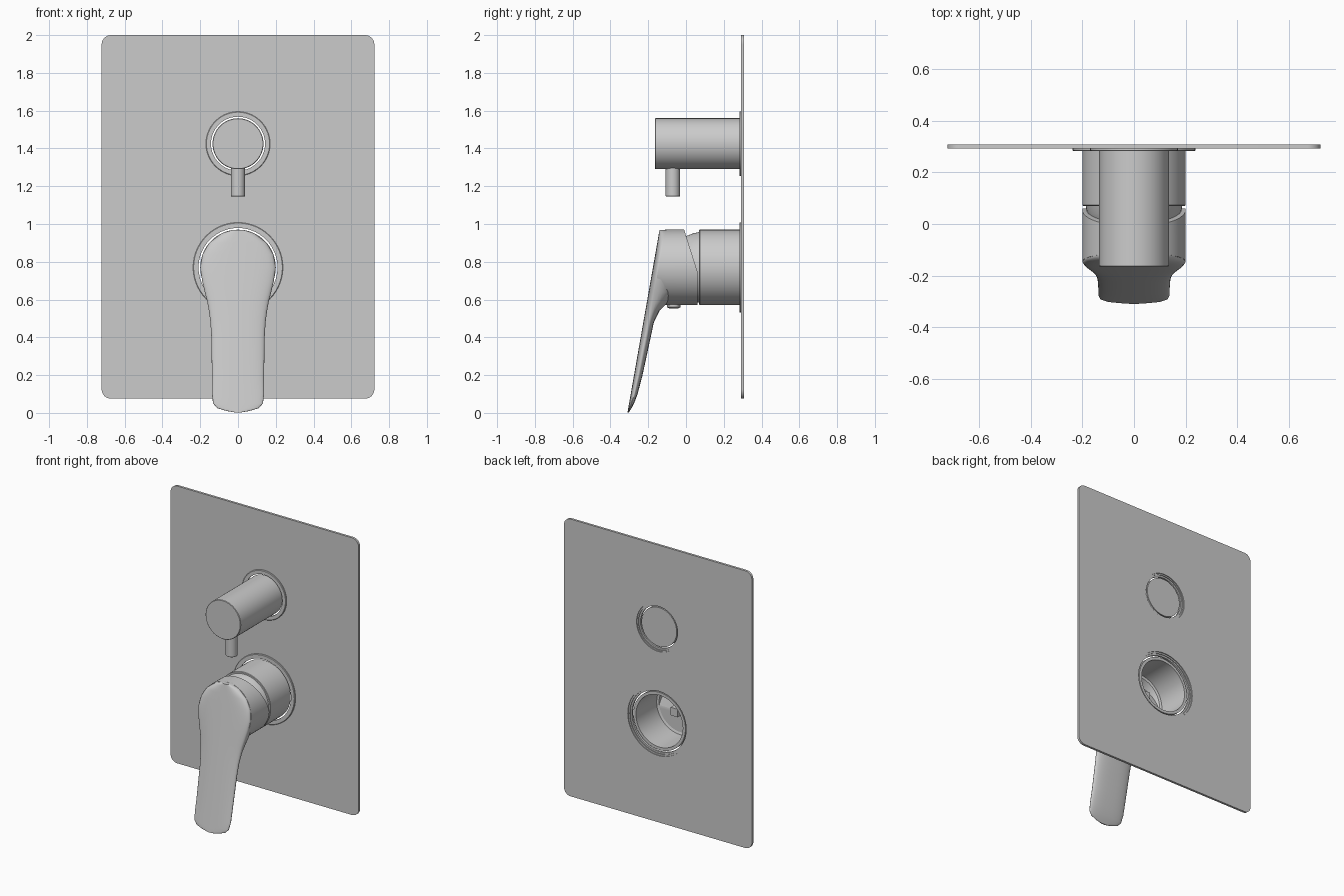
import bpy, bmesh
from math import sin, cos, pi, radians
from mathutils import Vector

cube = bpy.data.objects.get("Cube")
if cube:
    bpy.data.objects.remove(cube, do_unlink=True)

metal = bpy.data.materials.new("grey metal")
metal.use_nodes = True
GREY = (0.6, 0.6, 0.6, 1)
metal.diffuse_color = GREY
metal.node_tree.nodes["Principled BSDF"].inputs["Base Color"].default_value = GREY

KNOB_Z, BODY_Z = 1.425, 0.77


def finish(name, bm, z=0.0):
    """Turn a bmesh into a smooth-shaded object with clean normals."""
    bmesh.ops.remove_doubles(bm, verts=bm.verts, dist=0.0002)
    bmesh.ops.recalc_face_normals(bm, faces=bm.faces)
    mesh = bpy.data.meshes.new(name)
    bm.to_mesh(mesh)
    bm.free()
    obj = bpy.data.objects.new(name, mesh)
    bpy.context.collection.objects.link(obj)
    obj.location.z = z
    mesh.materials.append(metal)
    bpy.ops.object.select_all(action='DESELECT')
    obj.select_set(True)
    bpy.context.view_layer.objects.active = obj
    bpy.ops.object.shade_smooth_by_angle(angle=radians(35))
    return obj


def lathe(name, profile, z, closed=False, steps=56):
    """Spin (radius, y) points around the y axis."""
    bm = bmesh.new()
    verts = [bm.verts.new((r, y, 0)) for r, y in profile]
    pairs = list(zip(verts, verts[1:]))
    if closed:
        pairs.append((verts[-1], verts[0]))
    edges = [bm.edges.new(p) for p in pairs]
    bmesh.ops.spin(bm, geom=verts + edges, cent=(0, 0, 0), axis=(0, 1, 0),
                   angle=2 * pi, steps=steps)
    return finish(name, bm, z)


def add_loop(curve, points):
    spline = curve.splines.new('POLY')
    spline.points.add(len(points) - 1)
    for p, (x, y) in zip(spline.points, points):
        p.co = (x, y, 0, 1)
    spline.use_cyclic_u = True


def arc(cx, cy, r, a0, a1, n):
    return [(cx + r * cos(a0 + (a1 - a0) * i / n),
             cy + r * sin(a0 + (a1 - a0) * i / n)) for i in range(n + 1)]


# Wall plate: rounded rectangle with two round holes
curve = bpy.data.curves.new("plate_outline", 'CURVE')
curve.dimensions = '2D'
curve.fill_mode = 'BOTH'
curve.extrude = 0.008
outline = []
for k, (sx, sy) in enumerate([(1, 1), (-1, 1), (-1, -1), (1, -1)]):
    outline += arc(sx * 0.672, sy * 0.9125, 0.05, k * pi / 2, (k + 1) * pi / 2, 8)
add_loop(curve, outline)
PLATE_Z = 1.0375
for z, r in ((KNOB_Z, 0.164), (BODY_Z, 0.232)):
    add_loop(curve, arc(0, z - PLATE_Z, r, 0, 2 * pi, 56)[:-1])
temp = bpy.data.objects.new("plate_outline", curve)
bpy.context.collection.objects.link(temp)
graph = bpy.context.evaluated_depsgraph_get()
bm = bmesh.new()
bm.from_mesh(temp.evaluated_get(graph).to_mesh())
for v in bm.verts:
    v.co = Vector((v.co.x, 0.3 - v.co.z, v.co.y))
bpy.data.objects.remove(temp, do_unlink=True)
finish("wall_plate", bm, PLATE_Z)

# Trim rings seated in the plate holes
for name, z, outer, inner in (("knob_ring", KNOB_Z, 0.17, 0.143),
                              ("body_ring", BODY_Z, 0.238, 0.209)):
    lathe(name, [(inner, 0.282), (outer - 0.003, 0.282), (outer, 0.285),
                 (outer, 0.292), (outer - 0.006, 0.292), (outer - 0.006, 0.302),
                 (inner + 0.012, 0.302), (inner + 0.012, 0.296), (inner, 0.296)],
          z, closed=True)

# Diverter knob with its finger pin
lathe("diverter_knob", [(0, -0.165), (0.132, -0.165), (0.135, -0.162),
                        (0.135, 0.295), (0, 0.295)], KNOB_Z)
pin = lathe("diverter_pin", [(0, -0.08), (0.035, -0.08), (0.038, -0.077),
                             (0.038, 0.1), (0, 0.1)], 1.225, steps=24)
pin.rotation_euler.x = pi / 2
pin.location.y = -0.07

# Hollow mixer sleeve with the domed cap beneath the handle
lathe("mixer_sleeve", [(0.18, 0.292), (0.2, 0.292), (0.2, 0.073), (0.197, 0.07),
                       (0.187, 0.07), (0.181, 0.04), (0.167, 0.003),
                       (0.14, -0.03), (0, -0.03), (0, 0.0), (0.14, 0.0),
                       (0.155, 0.04), (0.165, 0.06), (0.18, 0.065)],
      BODY_Z, closed=True)

# Square cartridge stem inside the sleeve
bm = bmesh.new()
bmesh.ops.create_cube(bm, size=1)
bmesh.ops.scale(bm, vec=(0.055, 0.14, 0.055), verts=bm.verts)
finish("cartridge_stem", bm, BODY_Z).location.y = 0.06


def front_y(z):
    """Sloping front line shared by the handle hub and the lever."""
    return -0.305 + (z - 0.03) * 0.1755


# Handle hub: cylinder trimmed by the front slope and the rear slanted cut
bm = bmesh.new()
rings = [[bm.verts.new((x, y, z)) for x, z in arc(0, BODY_Z, 0.2, 0, 2 * pi, 64)[:-1]]
         for y in (-0.35, 0.06)]
for i in range(64):
    j = (i + 1) % 64
    bm.faces.new((rings[0][i], rings[0][j], rings[1][j], rings[1][i]))
for ring in rings:
    bm.faces.new(ring)
for point, normal in (((0, front_y(0.77) + 0.03, 0.77), (0, -1, 0.1755)),
                      ((0, -0.01, 0.97), (0, 0.22, 0.07))):
    cut = bmesh.ops.bisect_plane(bm, geom=bm.verts[:] + bm.edges[:] + bm.faces[:],
                                 plane_co=point, plane_no=normal, clear_outer=True)
    edges = [e for e in cut["geom_cut"] if isinstance(e, bmesh.types.BMEdge)]
    bmesh.ops.edgeloop_fill(bm, edges=edges)
finish("handle_hub", bm)

# Lever: loft of flattened sections (height, half width, back y)
stations = [(0.969, 0.03, -0.09), (0.95, 0.087, -0.06), (0.9, 0.152, -0.06),
            (0.84, 0.187, -0.06), (0.77, 0.2, -0.05), (0.7, 0.19, -0.04),
            (0.64, 0.176, -0.05), (0.59, 0.163, -0.09), (0.54, 0.154, -0.14),
            (0.48, 0.146, -0.17), (0.4, 0.141, -0.187), (0.2, 0.138, -0.23),
            (0.1, 0.138, -0.256), (0.05, 0.132, -0.275), (0.025, 0.11, -0.288),
            (0.01, 0.06, -0.298), (0.003, 0.02, -0.302)]
N = 40


def section(bm, z, w, back):
    front = front_y(z)
    mid = front + min(0.03, (back - front) / 2)
    ring = []
    for i in range(N):
        c, s = cos(2 * pi * i / N), sin(2 * pi * i / N)
        x = w * abs(c) ** 0.75 * (1 if c > 0 else -1)
        depth = (back - mid) if s > 0 else (mid - front)
        y = mid + depth * abs(s) ** 0.85 * (1 if s > 0 else -1)
        ring.append(bm.verts.new((x, y, z)))
    return ring


bm = bmesh.new()
loops = [section(bm, *s) for s in stations]
for a, b in zip(loops, loops[1:]):
    for i in range(N):
        j = (i + 1) % N
        bm.faces.new((a[i], a[j], b[j], b[i]))
bm.faces.new(loops[0])
bm.faces.new(loops[-1])
finish("handle_lever", bm)

# Small screw cap under the hub
cap = lathe("screw_cap", [(0, -0.02), (0.036, -0.02), (0.036, 0.008),
                          (0.025, 0.014), (0, 0.016)], 0.568, steps=20)
cap.rotation_euler.x = -pi / 2
cap.location.y = -0.065
